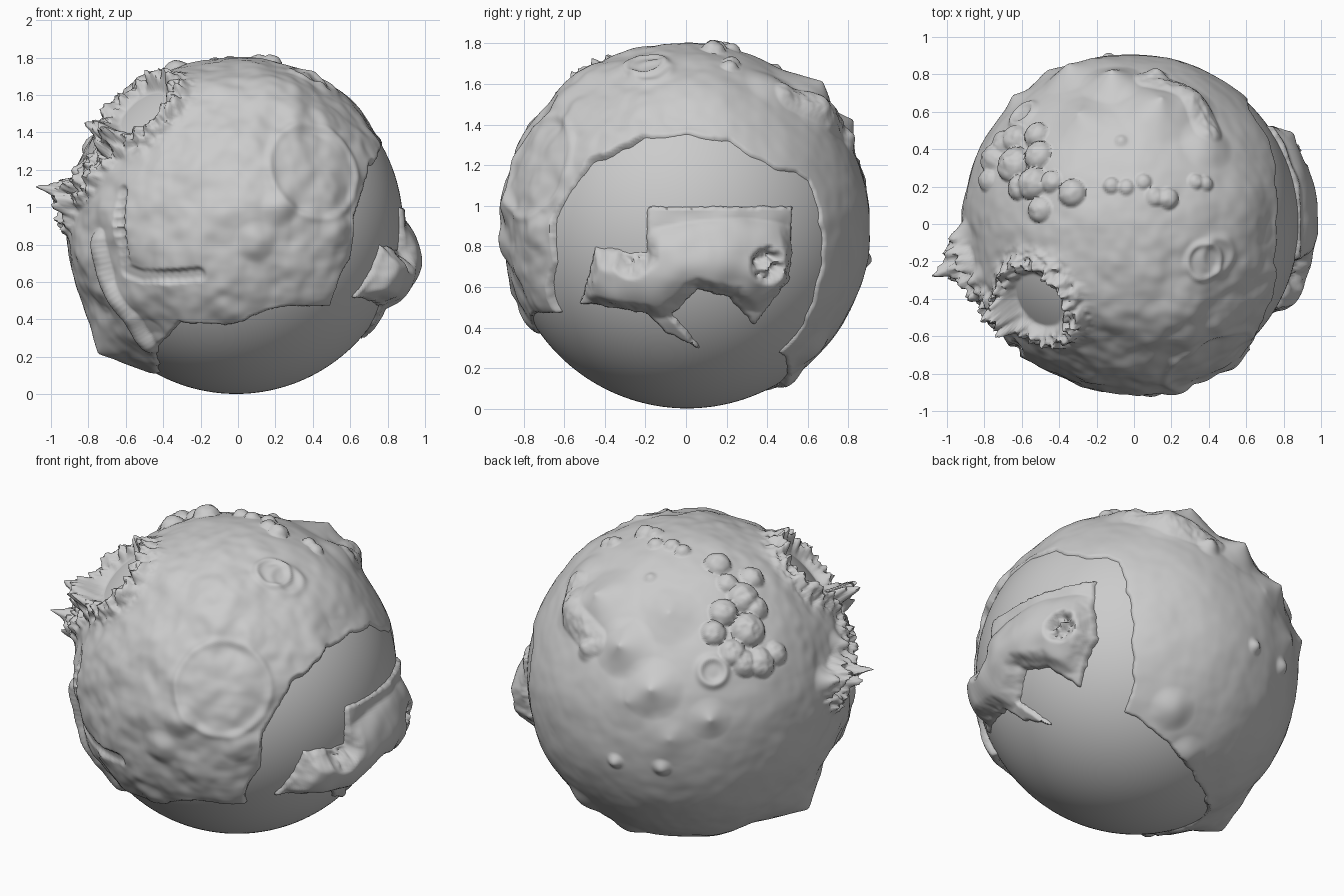
import bpy, bmesh, math
from mathutils import Vector, noise

if "Cube" in bpy.data.objects:
    bpy.data.objects.remove(bpy.data.objects["Cube"])

C, R = Vector((-0.01, 0.005, 0.895)), 0.893
DEEP = -0.03
VIEWS = {'F': (0, 0), 'R': (90, 0), 'T': (0, 90), 'FR': (45, 26), 'BL': (225, 26), 'BR': (135, -26)}


def at(view, u, v):
    """Unit direction of the globe point seen at (u, v) in a view."""
    a, e = (math.radians(k) for k in VIEWS[view])
    t = Vector((math.sin(a) * math.cos(e), -math.cos(a) * math.cos(e), math.sin(e)))
    r = Vector((math.cos(a), math.sin(a), 0))
    if view in 'FR' and len(view) == 1:
        v -= 0.9
    w = math.sqrt(max(0, 0.81 - u * u - v * v))
    return (r * u + t.cross(r) * v + t * w).normalized()


def clamp(x):
    return max(0.0, min(1.0, x))


def smooth(x):
    x = clamp(x)
    return x * x * (3 - 2 * x)


# Coastline around the ocean, stored as azimuth / angle about the ocean's middle
AX = Vector((0.72, -0.05, -0.69)).normalized()
E1 = AX.orthogonal().normalized()
E2 = AX.cross(E1)
front_coast = [(-.3, .40), (-.05, .37), (.2, .46), (.5, .48), (.53, .62), (.61, .72), (.63, .95), (.70, 1.2)]
right_coast = [(-.35, 1.28), (-.05, 1.36), (.2, 1.32), (.4, 1.2), (.6, 1.13), (.66, .9), (.64, .6),
               (.53, .36), (.45, .28), (.44, .1)]
coast = [at('F', *p) for p in front_coast] + [at('R', *p) for p in right_coast]
coast += [Vector(p).normalized() for p in [(-.3, .25, -.8), (-.45, .05, -.78), (-.4, -.2, -.77), (-.42, -.45, -.65)]]


def polar(v):
    return math.atan2(v.dot(E2), v.dot(E1)), math.acos(max(-1, min(1, v.dot(AX))))


table = sorted(polar(v) for v in coast)
table = [(table[-1][0] - math.tau, table[-1][1])] + table + [(table[0][0] + math.tau, table[0][1])]


def inland(v):
    az, ang = polar(v)
    for (a0, r0), (a1, r1) in zip(table, table[1:]):
        if az <= a1:
            return ang - (r0 + (r1 - r0) * (az - a0) / max(a1 - a0, 1e-6))
    return 0


# Island on the right side: outline in (y, z)
island = [(-.2, .78), (-.19, 1.0), (.52, 1.0), (.5, .65), (.33, .42), (.2, .56), (.05, .6), (-.07, .47),
          (.07, .3), (-.1, .38), (-.2, .48), (-.52, .53), (-.45, .8), (-.3, .78)]


def in_island(y, z):
    best, inside = 9, False
    for (y0, z0), (y1, z1) in zip(island, island[1:] + island[:1]):
        dy, dz = y1 - y0, z1 - z0
        t = clamp(((y - y0) * dy + (z - z0) * dz) / (dy * dy + dz * dz))
        best = min(best, math.hypot(y - y0 - t * dy, z - z0 - t * dz))
        if (z0 > z) != (z1 > z) and y < y0 + dy * (z - z0) / dz:
            inside = not inside
    return best if inside else -best


def chain(view, pts, r, h, jag=0.0, n=8):
    """Ridge or groove as a row of overlapping mounds."""
    ps = [at(view, *p) for p in pts]
    return [(a.lerp(b, i / n).normalized(), r, h, jag) for a, b in zip(ps, ps[1:]) for i in range(n + 1)]


# Mounds (view, u, v, radius, height) and sharper peaks
mounds = [(at(*m[:3]), m[3], m[4]) for m in [
    ('FR', -.15, .34, .28, .025), ('FR', -.02, .45, .16, .015), ('FR', -.3, .05, .2, .012),
    ('F', .1, .82, .13, .03), ('FR', -.45, -.25, .12, .025), ('FR', -.15, -.4, .12, .03),
    ('F', .3, 1.48, .16, .02), ('F', .45, .55, .16, .02), ('F', -.05, .45, .12, .02),
    ('T', .45, -.55, .13, .02), ('T', .15, -.5, .14, .02), ('T', .4, .42, .18, .03),
    ('BL', -.29, -.51, .07, .03), ('BL', -.65, .17, .08, .03), ('BL', .15, -.1, .5, .015),
    ('BL', .35, .1, .3, .01), ('BR', .26, -.26, .15, .03), ('BR', .71, .09, .06, .03),
    ('T', -.06, .44, .05, .02), ('F', -.84, .62, .2, .02), ('BR', .32, -.5, .13, .025)]]
peaks = [(at(*m[:3]), m[3], m[4]) for m in [
    ('BL', -.53, .44, .26, .09), ('BL', -.46, .17, .2, .08), ('BL', -.33, -.07, .2, .07),
    ('BL', -.2, .33, .2, .05), ('BL', -.03, -.26, .14, .04), ('T', .3, .63, .2, .05),
    ('T', -.2, .85, .2, .03), ('F', -.88, 1.08, .1, .07), ('F', -.87, 1.0, .08, .05),
    ('T', -.85, -.22, .09, .05), ('F', -.8, 1.2, .09, .05), ('BL', -.25, -.35, .2, .03)]]
peaks.append((Vector((-.74, -.13, -.68)).normalized(), .34, .10))
rings = [(at('T', .38, -.2), .105, .02, .015), (at('F', .42, 1.2), .29, .025, .01), (at('BL', 0, 0), .08, .025, .02),
         (at('R', -.17, 1.66), .1, .03, .012)]
ridges = chain('F', [(-.73, .83), (-.68, .6), (-.56, .42), (-.47, .28)], .07, .04)
ridges += chain('F', [(-.62, 1.36), (-.7, 1.25), (-.78, 1.13), (-.86, 1.06)], .13, .05, 1.2)
ridges += chain('T', [(.1, .76), (.3, .66), (.4, .5)], .1, .03, .3)
grooves = chain('F', [(-.6, 1.08), (-.58, .67), (-.5, .64), (-.2, .65)], .06, 1)
craters = [(at('T', -.5, -.42), .24, .07, .055), (Vector((-.87, -.17, .1)).normalized(), .10, .05, .05)]

# Billowy clusters (top view x, y, radius)
domes = [(at('T', x, y), r) for x, y, r in [
    (-.73, .34, .10), (-.62, .45, .09), (-.51, .47, .08), (-.76, .23, .08), (-.63, .31, .11), (-.53, .21, .10),
    (-.49, .07, .08), (-.43, .22, .07), (-.32, .16, .085), (-.68, .42, .09), (-.6, .19, .08), (-.5, .36, .09),
    (-.11, .2, .05), (-.03, .19, .05), (.06, .22, .05), (.12, .14, .06), (.19, .13, .065), (.34, .22, .05),
    (.39, .21, .05)]]

# Relief on the island
island_ridge = chain('R', [(-.32, .64), (-.1, .68), (.1, .71), (.26, .72), (.4, .7)], .25, .095)
pits = [(at('R', -.25, .76), .1, .05), (at('R', .36, .73), .1, .06)]


def falloff(v, p, r):
    """1 at the middle, 0 at distance r (unit sphere chord)."""
    q = (2 - 2 * v.dot(p)) / (r * r)
    return q if q < 1 else 1.0


def height(v):
    jag = noise.noise(v * 19) + 0.6 * noise.noise(v * 41)
    s = inland(v) + 0.025 * noise.noise(v * 9) + .008 * jag
    front = smooth(0.5 - v.y)
    mask = smooth(s / 0.05 + 0.6)
    h = 0.010 + 0.010 * front
    h += (0.008 + 0.018 * front) * noise.fractal(v * 3.2, 1.0, 2.0, 3)
    for p, r, k in mounds:
        h += k * (1 - falloff(v, p, r)) ** 2
    for p, r, k in peaks:
        q = falloff(v, p, r)
        if q < 1:
            h += k * (1 - math.sqrt(q)) ** 1.5
    for p, r, w, k in rings:
        d = math.sqrt(max(0, 2 - 2 * v.dot(p)))
        if d < r + 3 * w:
            h += k * math.exp(-((d - r) / w) ** 2)
    best = 0
    for p, r, k, j in ridges:
        q = falloff(v, p, r)
        if q < 1:
            best = max(best, k * (1 - q) * max(.1, 1 + j * jag))
    h += best
    for p, r, w, k in craters:
        d = math.sqrt(max(0, 2 - 2 * v.dot(p)))
        if d < r + 3 * w:
            h += k * max(.15, 1 + 1.1 * jag) * math.exp(-((d - r) / w) ** 2)
            t = smooth((d - r + 0.07) / 0.05)
            h = h * t + 0.004 * (1 - t)
    cut = 1
    for p, r, k, j in grooves:
        cut = min(cut, falloff(v, p, r))
    h = h * smooth(cut * 1.3) + 0.002 * (1 - smooth(cut * 1.3))
    h = DEEP + (max(h, 0.003) - DEEP) * mask
    for p, r in domes:
        q = falloff(v, p, r)
        if q < 1:
            h = max(h, 0.004 + 0.75 * r * math.sqrt(1 - q) * (1 + .15 * jag))
    if v.x > 0.4 and -.7 < v.y < .7 and v.z < 0.3:
        d = in_island(v.y * R, v.z * R + 0.9) + .008 * jag
        if d > -0.02:
            top = 0.02 + max(0.095 * 0, max(k * (1 - falloff(v, p, r)) for p, r, k, j in island_ridge)) * smooth(d / .1 + .15)
            for p, r, k in pits:
                top -= k * (1 - falloff(v, p, r)) * (1 + 1.2 * jag)
            top += .012 * noise.noise(v * 8)
            h = max(h, DEEP + (max(top, .006) - DEEP) * smooth(d / 0.03 + 0.6))
    return h


def finish(name, bm):
    me = bpy.data.meshes.new(name)
    bm.to_mesh(me)
    bm.free()
    ob = bpy.data.objects.new(name, me)
    bpy.context.collection.objects.link(ob)
    bpy.ops.object.select_all(action='DESELECT')
    ob.select_set(True)
    bpy.context.view_layer.objects.active = ob
    bpy.ops.object.shade_smooth_by_angle(angle=math.radians(60))


# Ocean: plain smooth globe
bm = bmesh.new()
bmesh.ops.create_icosphere(bm, subdivisions=6, radius=R)
bmesh.ops.translate(bm, verts=bm.verts, vec=C)
finish('ocean', bm)

# Land: evenly divided cube pushed to a globe and sculpted, sea floor removed
bm = bmesh.new()
bmesh.ops.create_cube(bm, size=2)
bmesh.ops.subdivide_edges(bm, edges=bm.edges[:], cuts=127, use_grid_fill=True)
sunk = []
for vert in bm.verts:
    v = Vector([math.tan(k * math.pi / 4) for k in vert.co]).normalized()
    h = height(v)
    if h < DEEP + 0.002:
        sunk.append(vert)
    vert.co = C + v * (R + h)
bmesh.ops.delete(bm, geom=sunk, context='VERTS')
finish('land', bm)
